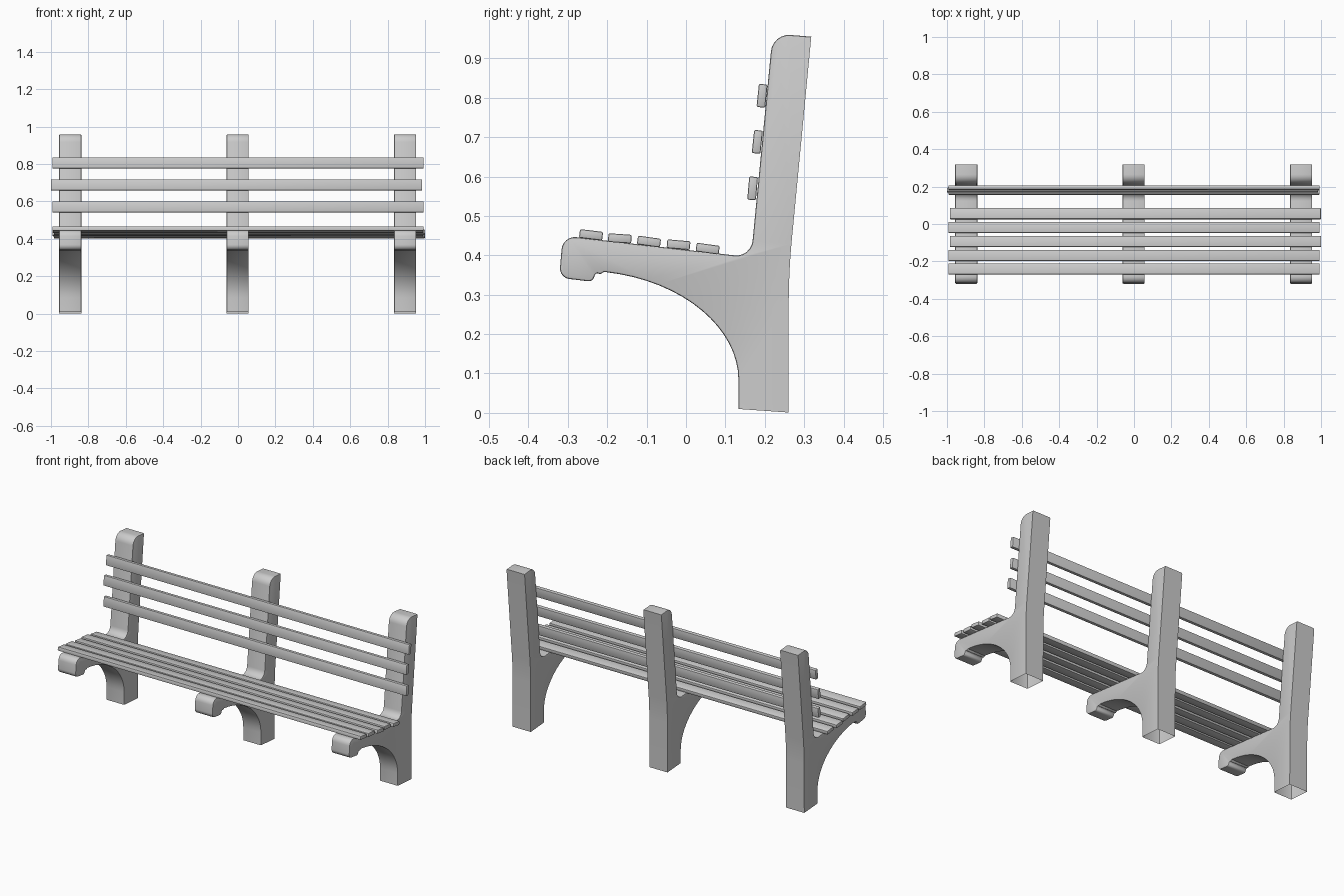
import bpy, bmesh, math
from mathutils import Vector, Matrix

if "Cube" in bpy.data.objects:
    bpy.data.objects.remove(bpy.data.objects["Cube"])


def finish(bm, name, angle=35):
    bmesh.ops.recalc_face_normals(bm, faces=bm.faces)
    me = bpy.data.meshes.new(name)
    bm.to_mesh(me)
    bm.free()
    ob = bpy.data.objects.new(name, me)
    bpy.context.collection.objects.link(ob)
    bpy.ops.object.select_all(action='DESELECT')
    ob.select_set(True)
    bpy.context.view_layer.objects.active = ob
    bpy.ops.object.shade_smooth_by_angle(angle=math.radians(angle))
    return ob


def rounded(corners, steps=6):
    """Outline from (y, z, fillet length) corners."""
    out = []
    n = len(corners)
    for i, (y, z, r) in enumerate(corners):
        p = Vector((y, z))
        if r == 0:
            out.append(p)
            continue
        a = p + (Vector(corners[i - 1][:2]) - p).normalized() * r
        b = p + (Vector(corners[(i + 1) % n][:2]) - p).normalized() * r
        # conic weight close to a circular arc
        for k in range(steps + 1):
            t = k / steps
            w = 0.71
            u, v, s = (1 - t) ** 2, 2 * w * t * (1 - t), t * t
            out.append((a * u + p * v + b * s) / (u + v + s))
    return out


# Side profile of a support: back edge, top, seat, nose, then underside arch
corners = [(0.133, 0.01, 0), (0.26, 0.001, 0), (0.261, 0.36, 0.07),
           (0.318, 0.955, 0), (0.220, 0.963, 0.045), (0.165, 0.395, 0.042),
           (-0.313, 0.450, 0.035), (-0.322, 0.343, 0.026),
           (-0.238, 0.333, 0.01), (-0.227, 0.360, 0.012)]
profile = rounded(corners)
P = [Vector(p) for p in ((-0.208, 0.358), (0.0, 0.335), (0.133, 0.21), (0.133, 0.085))]
for k in range(17):
    t = k / 16
    profile.append(P[0] * (1 - t) ** 3 + P[1] * 3 * t * (1 - t) ** 2
                   + P[2] * 3 * t * t * (1 - t) + P[3] * t ** 3)


def support(name, x, width=0.118):
    bm = bmesh.new()
    face = bm.faces.new([bm.verts.new((x - width / 2, p.x, p.y)) for p in profile])
    ext = bmesh.ops.extrude_face_region(bm, geom=[face], use_keep_orig=True)
    bmesh.ops.translate(bm, vec=(width, 0, 0),
                        verts=[g for g in ext['geom'] if isinstance(g, bmesh.types.BMVert)])
    bmesh.ops.recalc_face_normals(bm, faces=bm.faces)
    # soften the side rims everywhere except the back edge and foot
    rims = []
    for e in bm.edges:
        a, b = e.verts
        on_back = min(a.co.y, b.co.y) > 0.255 and max(a.co.z, b.co.z) < 0.957
        if abs(a.co.x - b.co.x) < 1e-5 and not on_back and max(a.co.z, b.co.z) > 0.02:
            rims.append(e)
    bmesh.ops.bevel(bm, geom=rims, offset=0.005, segments=2, profile=0.5, affect='EDGES')
    # open foot
    bmesh.ops.recalc_face_normals(bm, faces=bm.faces)
    foot = [f for f in bm.faces if max(v.co.z for v in f.verts) < 0.02]
    bmesh.ops.delete(bm, geom=foot, context='FACES')
    finish(bm, name)


def slat(name, x, y, z, tilt, length=1.984):
    bm = bmesh.new()
    bmesh.ops.create_cube(bm, size=1, matrix=Matrix.Diagonal((length, 0.059, 0.022, 1)))
    bmesh.ops.bevel(bm, geom=list(bm.edges), offset=0.004, segments=2,
                    profile=0.5, affect='EDGES')
    bm.transform(Matrix.Translation((x, y, z))
                 @ Matrix.Rotation(math.radians(tilt), 4, 'X'))
    finish(bm, name, 30)


for name, x in (("left_support", -0.897), ("middle_support", -0.002), ("right_support", 0.893)):
    support(name, x)

# Seat slats, front to back, laid slightly unevenly
for i, (x, y, z, tilt) in enumerate([(0.0, -0.241, 0.452, -7), (0.0, -0.168, 0.443, -4),
                                     (0.008, -0.094, 0.435, -8), (0.0, -0.019, 0.427, -5),
                                     (0.007, 0.055, 0.417, -8)]):
    slat(f"seat_slat_{i + 1}", x, y, z, tilt)

# Backrest slats, bottom to top
for i, (x, y, z, tilt) in enumerate([(0.0, 0.169, 0.570, 85), (-0.008, 0.181, 0.688, 84),
                                     (0.0, 0.193, 0.805, 84)]):
    slat(f"back_slat_{i + 1}", x, y, z, tilt)
